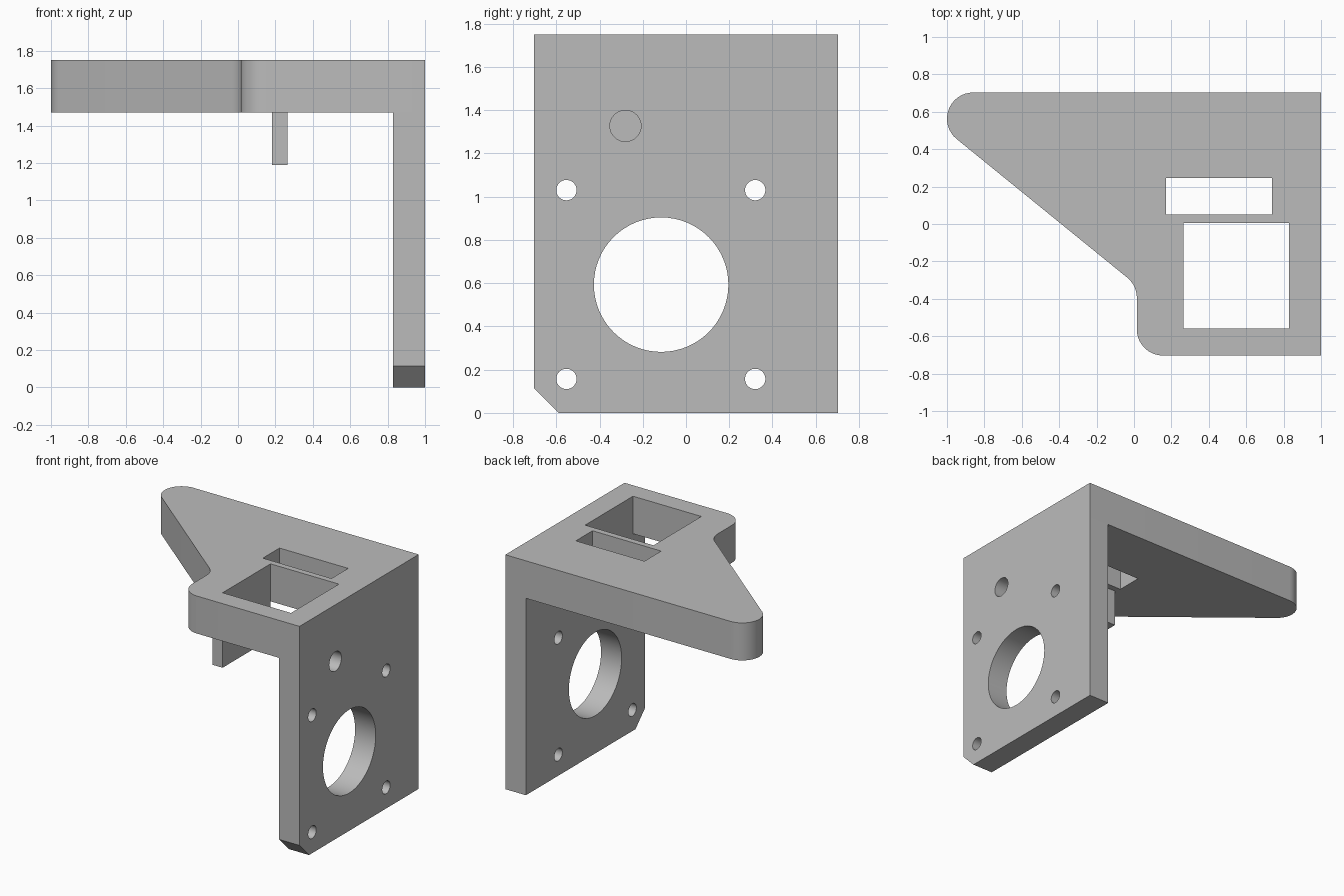
import bpy, bmesh
from math import cos, sin, radians
from mathutils import Matrix, Vector

if "Cube" in bpy.data.objects:
    bpy.data.objects.remove(bpy.data.objects["Cube"])

TOP, UNDER = 1.75, 1.47      # plate top and underside
HALF = 0.703                 # half depth
WALL = 0.83                  # inner face of the wall
R = 0.14                     # corner radius of the plate

grey = bpy.data.materials.new("plain grey")
grey.use_nodes = True
grey.diffuse_color = (0.5, 0.5, 0.5, 1)
grey.node_tree.nodes["Principled BSDF"].inputs["Base Color"].default_value = grey.diffuse_color


def arc(cx, cy, r, a0, a1, n=16):
    steps = [radians(a0 + (a1 - a0) * i / n) for i in range(n + 1)]
    return [(cx + r * cos(a), cy + r * sin(a)) for a in steps]


def circle(cx, cy, r):
    return arc(cx, cy, r, 0, 360, 64)[:-1]


def rect(x0, x1, y0, y1):
    return [(x0, y0), (x1, y0), (x1, y1), (x0, y1)]


def prism(name, outline, low, high, along_x=False):
    """Extrude an outline along z, or a (y, z) outline along x."""
    bm = bmesh.new()
    face = bm.faces.new([bm.verts.new((u, v, low)) for u, v in outline])
    out = bmesh.ops.extrude_face_region(bm, geom=[face])
    moved = [g for g in out["geom"] if isinstance(g, bmesh.types.BMVert)]
    bmesh.ops.translate(bm, verts=moved, vec=Vector((0, 0, high - low)))
    if along_x:
        turn = Matrix(((0, 0, 1), (1, 0, 0), (0, 1, 0))).to_4x4()
        bmesh.ops.transform(bm, matrix=turn, verts=bm.verts)
    bmesh.ops.recalc_face_normals(bm, faces=bm.faces)
    mesh = bpy.data.meshes.new(name)
    bm.to_mesh(mesh)
    bm.free()
    mesh.materials.append(grey)
    obj = bpy.data.objects.new(name, mesh)
    bpy.context.collection.objects.link(obj)
    return obj


def activate(obj):
    bpy.ops.object.select_all(action="DESELECT")
    obj.select_set(True)
    bpy.context.view_layer.objects.active = obj


def cut(obj, outlines, low, high, along_x=False):
    for outline in outlines:
        cutter = prism("cutter", outline, low, high, along_x)
        cutter.hide_render = True
        mod = obj.modifiers.new("hole", "BOOLEAN")
        mod.operation, mod.solver, mod.object = "DIFFERENCE", "EXACT", cutter
        activate(obj)
        bpy.ops.object.modifier_apply(modifier=mod.name)
        bpy.data.objects.remove(cutter)


# Top plate with a rounded arm and two rectangular openings
outline = [(1, -HALF), (1, HALF)]
outline += arc(-1 + R, HALF - R, R, 90, 230.9)
outline += arc(0.015 - R, -0.395, R, 50.9, 0)
outline += arc(0.015 + R, -HALF + R, R, 180, 270)
plate = prism("top_plate", outline, UNDER, TOP)
cut(plate, [rect(0.17, 0.737, 0.05, 0.247), rect(0.265, WALL, -0.56, 0.005)],
    UNDER - 0.1, TOP + 0.1)

# Side wall with a chamfered corner, large bore and bolt holes
wall = prism("side_wall",
             [(-0.59, 0), (HALF, 0), (HALF, UNDER), (-HALF, UNDER), (-HALF, 0.115)],
             WALL, 1, True)
holes = [circle(-0.115, 0.593, 0.311), circle(-0.28, 1.327, 0.072)]
holes += [circle(y, z, 0.047) for y in (-0.553, 0.32) for z in (0.157, 1.03)]
cut(wall, holes, WALL - 0.1, 1.1, True)

# Tab hanging beside the square opening
tab = prism("hanging_tab", rect(0.182, 0.265, -0.56, 0.005), 1.19, UNDER)

for obj in (plate, wall, tab):
    activate(obj)
    bpy.ops.object.shade_smooth_by_angle(angle=radians(30))
